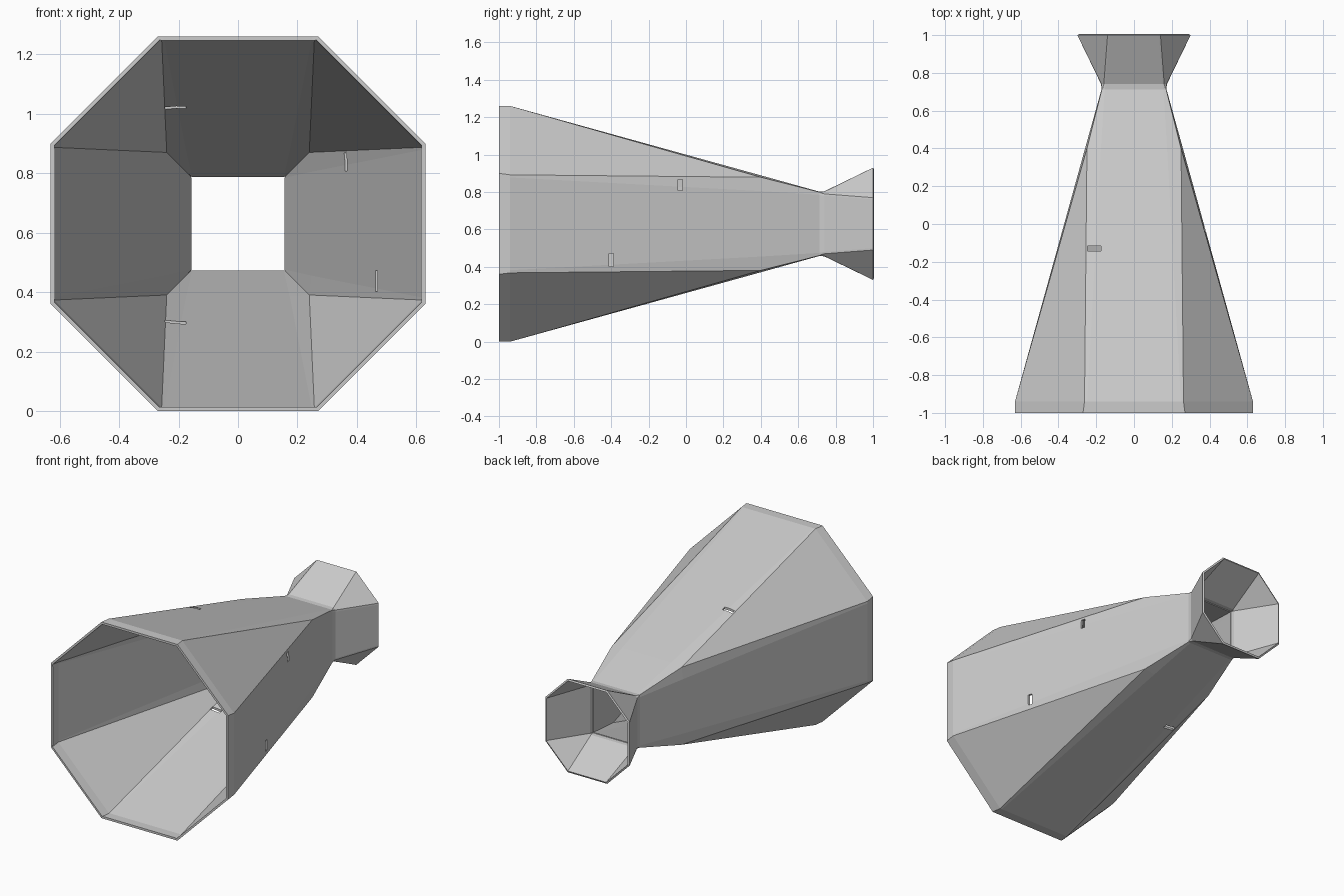
import bpy, bmesh

if "Cube" in bpy.data.objects:
    bpy.data.objects.remove(bpy.data.objects["Cube"])

CZ = 0.63  # height of the tube axis


def section(y, r, core, fold, drop):
    """Ring with four flat sides: each has a core strip plus two folded margins."""
    quarter = [(-fold, r - drop), (-core, r), (core, r), (fold, r - drop)]
    pts = []
    for _ in range(4):
        pts += [(x, y, CZ + z) for x, z in quarter]
        quarter = [(z, -x) for x, z in quarter]
    return pts


def loft(name, sections, thickness):
    bm = bmesh.new()
    rings = [[bm.verts.new(p) for p in s] for s in sections]
    for a, b in zip(rings, rings[1:]):
        n = len(a)
        for i in range(n):
            j = (i + 1) % n
            bm.faces.new((a[i], a[j], b[j], b[i]))
    bmesh.ops.remove_doubles(bm, verts=bm.verts, dist=0.0005)
    bmesh.ops.recalc_face_normals(bm, faces=bm.faces)
    # make sure the normals point away from the axis
    f = max(bm.faces, key=lambda q: q.calc_center_median().z)
    if f.normal.z < 0:
        bmesh.ops.reverse_faces(bm, faces=bm.faces)
    me = bpy.data.meshes.new(name)
    bm.to_mesh(me)
    bm.free()
    ob = bpy.data.objects.new(name, me)
    bpy.context.collection.objects.link(ob)
    mod = ob.modifiers.new("wall", 'SOLIDIFY')
    mod.thickness = thickness
    mod.offset = -1
    bpy.context.view_layer.objects.active = ob
    bpy.ops.object.modifier_apply(modifier=mod.name)
    return ob


# Long body: octagonal mouth tapering to a square neck
body = loft("tapered_body", [
    section(-1.00, 0.63, 0.250, 0.270, 0.0),
    section(-0.94, 0.63, 0.248, 0.262, 0.0),
    section(0.40, 0.259, 0.175, 0.249, 0.010),
    section(0.72, 0.170, 0.155, 0.168, 0.002),
], 0.014)

# Short octagonal flare behind the neck
flare = loft("rear_flare", [
    section(0.712, 0.172, 0.155, 0.168, 0.002),
    section(0.74, 0.174, 0.150, 0.160, 0.002),
    section(1.00, 0.30, 0.130, 0.140, 0.0),
], 0.012)


# Narrow slots along the folded margins
def slot(name, loc, size):
    bpy.ops.mesh.primitive_cube_add(size=1, location=loc)
    c = bpy.context.object
    c.name = name
    c.scale = size
    c.hide_render = True
    bpy.context.view_layer.update()
    mod = body.modifiers.new(name, 'BOOLEAN')
    mod.operation = 'DIFFERENCE'
    mod.solver = 'EXACT'
    mod.object = c
    bpy.context.view_layer.objects.active = body
    bpy.ops.object.modifier_apply(modifier=mod.name)
    bpy.data.objects.remove(c)


slot("slot_right_upper", (0.36, -0.03, 0.838), (0.12, 0.025, 0.06))
slot("slot_right_lower", (0.47, -0.40, 0.437), (0.12, 0.025, 0.07))
slot("slot_top_left", (-0.21, -0.13, CZ + 0.40), (0.07, 0.025, 0.12))
slot("slot_bottom_left", (-0.21, 0.08, CZ - 0.345), (0.07, 0.025, 0.12))
